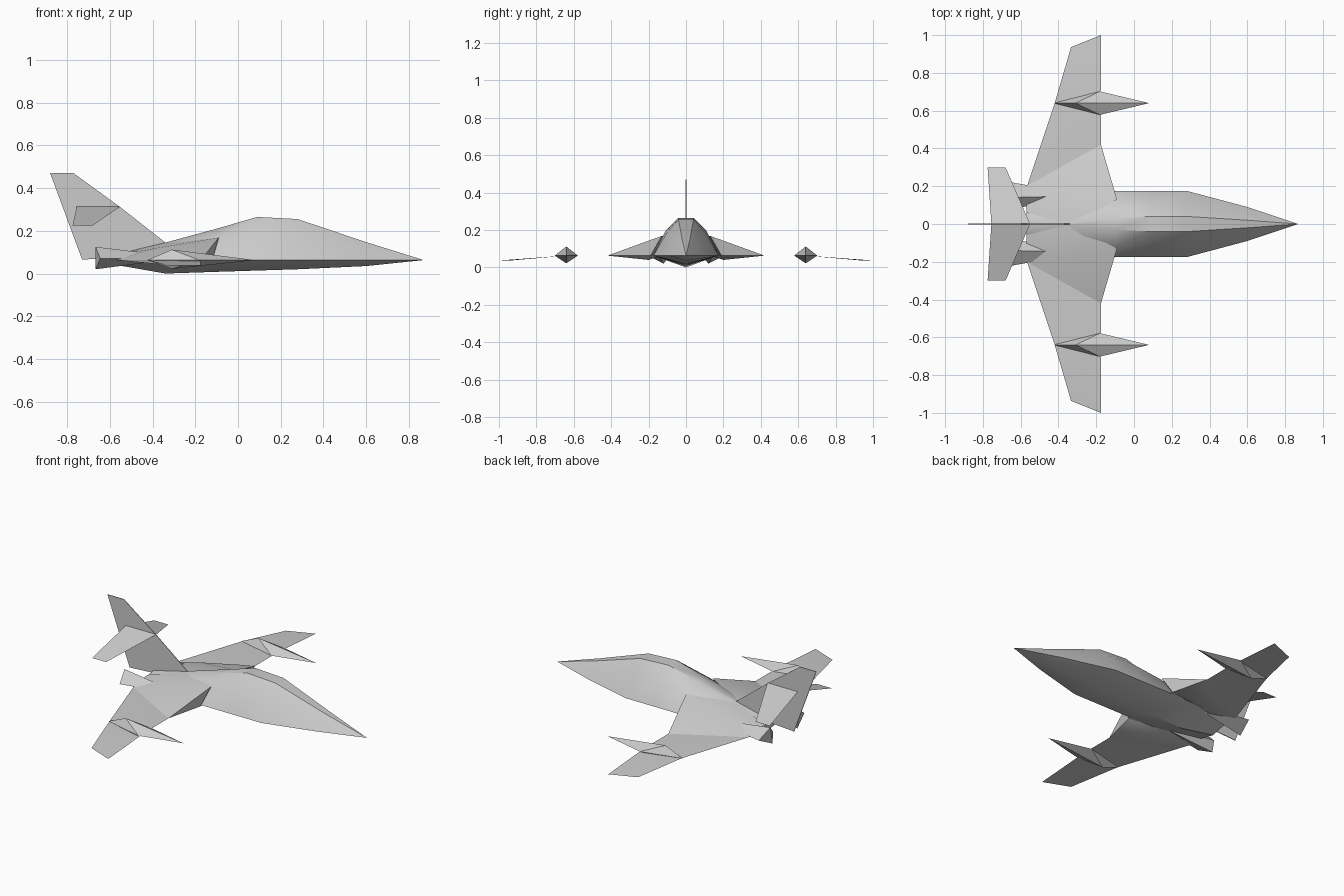
import bpy, bmesh, math

cube = bpy.data.objects.get("Cube")
if cube:
    bpy.data.objects.remove(cube, do_unlink=True)

grey = bpy.data.materials.new("airframe grey")
grey.use_nodes = True
COLOUR = (0.6, 0.6, 0.6, 1)
grey.diffuse_color = COLOUR
grey.node_tree.nodes["Principled BSDF"].inputs["Base Color"].default_value = COLOUR
WATERLINE = 0.063


def finish(name, bm, angle=35, sheet=False):
    """Turn a bmesh into a shaded object; open sheets face up."""
    if sheet:
        bm.normal_update()
        down = [f for f in bm.faces if f.normal.z < 0]
        bmesh.ops.reverse_faces(bm, faces=down)
    else:
        bmesh.ops.recalc_face_normals(bm, faces=bm.faces[:])
    mesh = bpy.data.meshes.new(name)
    bm.to_mesh(mesh)
    bm.free()
    mesh.materials.append(grey)
    obj = bpy.data.objects.new(name, mesh)
    bpy.context.collection.objects.link(obj)
    bpy.ops.object.select_all(action='DESELECT')
    obj.select_set(True)
    bpy.context.view_layer.objects.active = obj
    bpy.ops.object.shade_smooth_by_angle(angle=math.radians(angle))
    return obj


def build(name, points, faces=None, side=1, **kw):
    """Mesh from points, mirrored by side; a convex hull if no faces are given."""
    bm = bmesh.new()
    vs = [bm.verts.new((x, y * side, z)) for x, y, z in points]
    if faces is None:
        bmesh.ops.convex_hull(bm, input=vs)
    else:
        for f in faces:
            bm.faces.new([vs[i] for i in f])
    return finish(name, bm, **kw)


# Fuselage: station, chine width, shoulder y z, deck y z, keel z
stations = [
    (0.60, 0.09, 0.05, 0.115, 0.02, 0.147, 0.035),
    (0.28, 0.175, 0.10, 0.19, 0.04, 0.255, 0.02),
    (0.09, 0.175, 0.11, 0.195, 0.04, 0.265, 0.014),
    (-0.10, 0.175, 0.12, 0.165, 0.03, 0.21, 0.008),
    (-0.34, 0.17, 0.08, 0.12, 0.004, 0.145, 0.0),
    (-0.57, 0.10, 0.05, 0.08, 0.004, 0.09, 0.04),
]
bm = bmesh.new()
nose = bm.verts.new((0.87, 0, WATERLINE))
rings = []
for x, w, sy, sz, ty, tz, keel in stations:
    half = [(w, WATERLINE), (sy, sz), (ty, tz)]
    loop = [(0, keel)] + half + [(-y, z) for y, z in reversed(half)]
    rings.append([bm.verts.new((x, y, z)) for y, z in loop])
n = len(rings[0])
for i in range(n):
    j = (i + 1) % n
    bm.faces.new((nose, rings[0][i], rings[0][j]))
    for a, b in zip(rings, rings[1:]):
        bm.faces.new((a[i], b[i], b[j], a[j]))
bm.faces.new(rings[-1])
finish("fuselage", bm)

# Tail fin: thin solid plate
fin = [(-0.34, 0.145), (-0.55, 0.31), (-0.77, 0.47), (-0.88, 0.47),
       (-0.73, 0.065), (-0.57, 0.075)]
build("tail_fin", [(x, y, z) for y in (-0.002, 0.002) for x, z in fin])

for label, side in (("left", 1), ("right", -1)):
    # Wing: flat inner panel, drooping outer panel
    build(label + "_wing",
          [(-0.12, 0.1, WATERLINE), (-0.12, 0.19, WATERLINE),
           (-0.175, 0.42, WATERLINE), (-0.175, 0.64, WATERLINE),
           (-0.42, 0.64, WATERLINE), (-0.57, 0.19, WATERLINE),
           (-0.57, 0.1, WATERLINE), (-0.175, 1.0, 0.037), (-0.333, 0.937, 0.037)],
          [(0, 1, 2, 3, 4, 5, 6), (3, 7, 8, 4)], side, sheet=True)

    # Tailplane: drooping sheet on the fin
    build(label + "_tailplane",
          [(-0.55, 0, 0.315), (-0.755, 0, 0.315),
           (-0.775, 0.3, 0.225), (-0.68, 0.3, 0.225)],
          [(0, 1, 2, 3)], side, sheet=True)

    # Wing pod: stretched octahedron
    build(label + "_wing_pod",
          [(0.08, 0.64, WATERLINE), (-0.425, 0.64, WATERLINE),
           (-0.18, 0.578, WATERLINE), (-0.18, 0.702, WATERLINE),
           (-0.31, 0.64, 0.112), (-0.31, 0.64, 0.022)], side=side)

    # Wing root fairing with a raised shoulder
    build(label + "_root_fairing",
          [(-0.175, 0.42, WATERLINE), (-0.12, 0.19, WATERLINE), (-0.09, 0.13, 0.168),
           (-0.39, 0.18, 0.118), (-0.57, 0.2, WATERLINE), (-0.57, 0.06, 0.085),
           (-0.34, 0, 0.143), (-0.33, 0.2, 0.04)],
          [(0, 1, 2), (0, 2, 3), (0, 3, 4), (2, 6, 3), (3, 6, 5), (3, 5, 4),
           (0, 1, 7), (0, 7, 4), (4, 7, 5), (1, 2, 6, 7), (7, 6, 5)],
          side, angle=55)

    # Exhaust: four-sided cone flaring to the rear
    build(label + "_exhaust",
          [(-0.25, 0.15, 0.075), (-0.645, 0.22, 0.07), (-0.667, 0.14, 0.125),
           (-0.645, 0.08, 0.07), (-0.667, 0.12, 0.02)], side=side)
